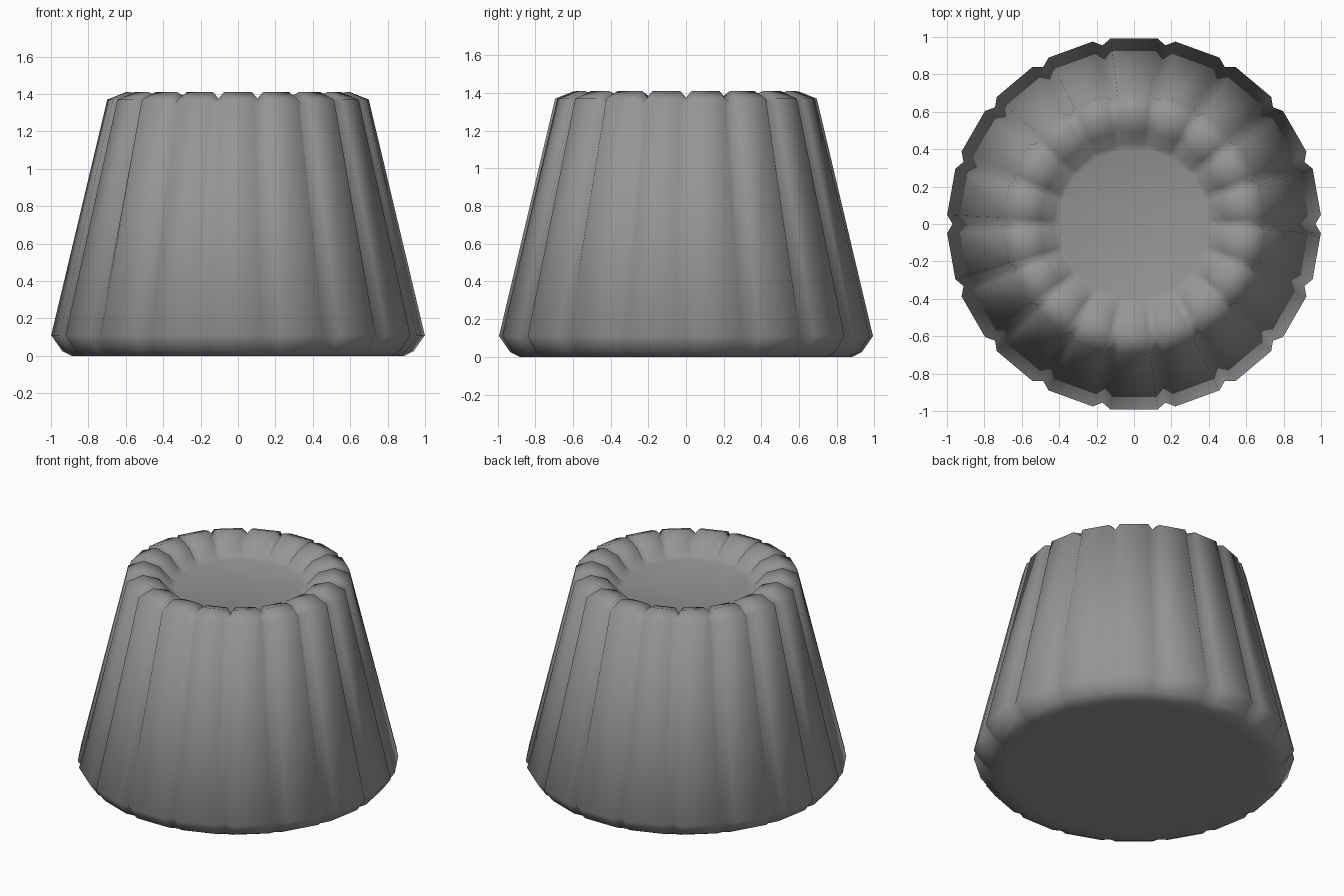
import bpy
import bmesh
from math import cos, sin, radians

cube = bpy.data.objects.get("Cube")
if cube:
    bpy.data.objects.remove(cube, do_unlink=True)

LOBES = 18
STEP = 360 / LOBES
HALF = 7.2          # half the angle of each flat lobe face

# Profile: lobe radius, lobe height, groove radius, groove height
PROFILE = [
    (0.80, 0.00, 0.80, 0.00),
    (0.89, 0.00, 0.88, 0.00),
    (0.94, 0.025, 0.92, 0.03),
    (1.00, 0.11, 0.97, 0.11),
    (0.70, 1.37, 0.67, 1.35),
    (0.60, 1.41, 0.60, 1.375),
    (0.50, 1.38, 0.52, 1.35),
    (0.43, 1.30, 0.44, 1.30),
    (0.40, 1.29, 0.40, 1.29),
]

# One flat grey for the whole body
grey = bpy.data.materials.new("plain_grey")
grey.use_nodes = True
color = (0.3, 0.3, 0.3, 1)
grey.diffuse_color = color
grey.node_tree.nodes["Principled BSDF"].inputs["Base Color"].default_value = color

bm = bmesh.new()


def ring(lobe_r, lobe_z, groove_r, groove_z):
    """Fluted ring: two corners per lobe and one groove point between lobes."""
    verts = []
    for i in range(LOBES):
        mid = 90 + i * STEP
        for angle, r, z in ((mid - HALF, lobe_r, lobe_z),
                            (mid + HALF, lobe_r, lobe_z),
                            (mid + STEP / 2, groove_r, groove_z)):
            a = radians(angle)
            verts.append(bm.verts.new((r * cos(a), r * sin(a), z)))
    return verts


# Fluted wall, rounded rim and sunken top
rings = [ring(*p) for p in PROFILE]
for low, high in zip(rings, rings[1:]):
    for i in range(len(low)):
        j = (i + 1) % len(low)
        bm.faces.new((low[i], low[j], high[j], high[i]))

# Flat base and dish floor
bm.faces.new(rings[0][::-1])
bm.faces.new(rings[-1])

for face in bm.faces:
    face.smooth = True
mesh = bpy.data.meshes.new("fluted_body")
bm.to_mesh(mesh)
bm.free()
mesh.materials.append(grey)
body = bpy.data.objects.new("fluted_body", mesh)
bpy.context.collection.objects.link(body)
